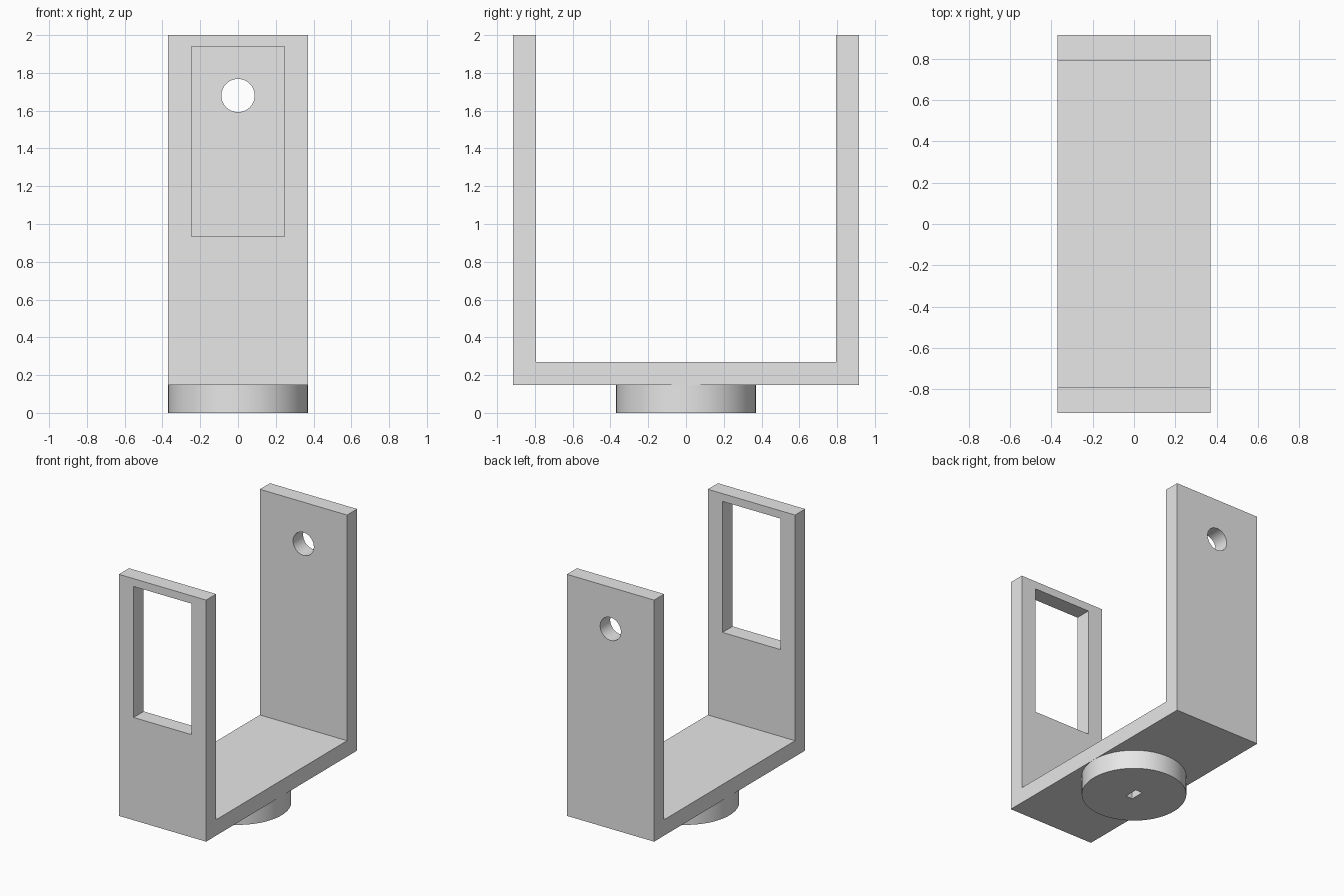
import bpy
import bmesh
from mathutils import Matrix, Vector

cube = bpy.data.objects.get("Cube")
if cube:
    bpy.data.objects.remove(cube, do_unlink=True)

HALF_W, HALF_L, WALL = 0.37, 0.915, 0.122
BASE_Z, TOP_Z = 0.147, 2.0

grey = bpy.data.materials.new("light_grey")
grey.use_nodes = True
grey.diffuse_color = (0.8, 0.8, 0.8, 1)
grey.node_tree.nodes["Principled BSDF"].inputs["Base Color"].default_value = (0.8, 0.8, 0.8, 1)


def add_object(name, bm):
    bmesh.ops.recalc_face_normals(bm, faces=bm.faces)
    mesh = bpy.data.meshes.new(name)
    bm.to_mesh(mesh)
    bm.free()
    mesh.materials.append(grey)
    obj = bpy.data.objects.new(name, mesh)
    bpy.context.collection.objects.link(obj)
    return obj


def box(name, centre, size):
    bm = bmesh.new()
    bmesh.ops.create_cube(bm, size=1, matrix=Matrix.Translation(centre) @ Matrix.Diagonal((*size, 1)))
    return add_object(name, bm)


def cylinder(name, centre, radius, depth, axis="Z"):
    turn = Matrix.Rotation(1.5707963, 4, "X") if axis == "Y" else Matrix.Identity(4)
    bm = bmesh.new()
    bmesh.ops.create_cone(bm, cap_ends=True, segments=64, radius1=radius, radius2=radius,
                          depth=depth, matrix=Matrix.Translation(centre) @ turn)
    return add_object(name, bm)


def cut(obj, cutter):
    """Subtract the cutter, apply the result and discard the cutter."""
    cutter.hide_render = True
    mod = obj.modifiers.new("cut", "BOOLEAN")
    mod.operation = "DIFFERENCE"
    mod.solver = "EXACT"
    mod.object = cutter
    bpy.context.view_layer.update()
    result = bpy.data.meshes.new_from_object(obj.evaluated_get(bpy.context.evaluated_depsgraph_get()))
    obj.modifiers.clear()
    obj.data = result
    bpy.data.objects.remove(cutter, do_unlink=True)


# U-shaped bracket: side profile extruded across the width
inner, floor = HALF_L - WALL, BASE_Z + WALL
profile = [(-HALF_L, BASE_Z), (HALF_L, BASE_Z), (HALF_L, TOP_Z), (inner, TOP_Z),
           (inner, floor), (-inner, floor), (-inner, TOP_Z), (-HALF_L, TOP_Z)]
bm = bmesh.new()
face = bm.faces.new([bm.verts.new((-HALF_W, y, z)) for y, z in profile])
extruded = bmesh.ops.extrude_face_region(bm, geom=[face])["geom"]
bmesh.ops.translate(bm, vec=Vector((2 * HALF_W, 0, 0)),
                    verts=[v for v in extruded if isinstance(v, bmesh.types.BMVert)])
bracket = add_object("bracket", bm)

# Window in the front wall, round hole in the back wall
cut(bracket, box("window_cutter", (0, -HALF_L + WALL / 2, 1.4375), (0.49, 0.3, 1.005)))
cut(bracket, cylinder("hole_cutter", (0, HALF_L - WALL / 2, 1.68), 0.088, 0.3, "Y"))

# Round foot with a shaft slot
foot = cylinder("foot_disc", (0, 0, BASE_Z / 2), HALF_W, BASE_Z)
cut(foot, box("slot_cutter", (0, 0, BASE_Z / 2), (0.058, 0.11, 0.4)))

# Smooth the round surfaces, keep edges sharp
bpy.ops.object.select_all(action="DESELECT")
for obj in (bracket, foot):
    obj.select_set(True)
bpy.context.view_layer.objects.active = bracket
bpy.ops.object.shade_smooth_by_angle(angle=0.5)
